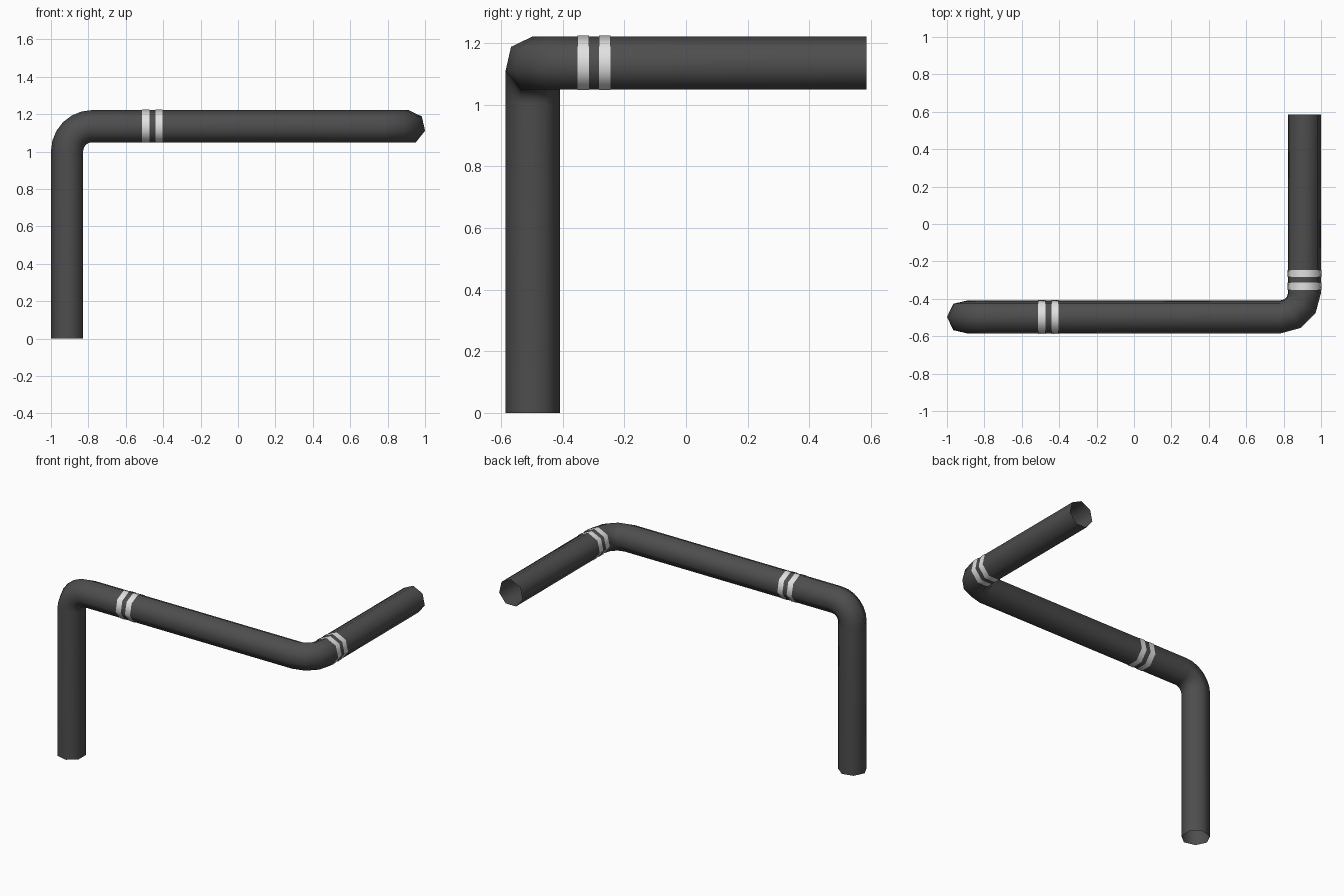
import bpy
import bmesh
from math import cos, sin, pi
from mathutils import Vector

cube = bpy.data.objects.get("Cube")
if cube:
    bpy.data.objects.remove(cube, do_unlink=True)

X, Y, Z = Vector((1, 0, 0)), Vector((0, 1, 0)), Vector((0, 0, 1))
SIDES = 7
RADIUS = 0.0905
BAND_RADIUS = 0.093
BEND = 0.13
POST_X, BAR_Y, BAR_Z, ARM_X = -0.9095, -0.497, 1.1315, 0.912


def material(name, value):
    mat = bpy.data.materials.new(name)
    mat.use_nodes = True
    color = (value, value, value, 1)
    mat.diffuse_color = color
    bsdf = mat.node_tree.nodes["Principled BSDF"]
    bsdf.inputs["Base Color"].default_value = color
    bsdf.inputs["Roughness"].default_value = 0.6
    return mat


def sweep(name, stations, radius, mat):
    """Open smooth tube through stations of (centre, tangent, ridge direction)."""
    bm = bmesh.new()
    rings = []
    for centre, tangent, ridge in stations:
        side = ridge.cross(tangent)
        angles = [2 * pi * i / SIDES for i in range(SIDES)]
        rings.append([bm.verts.new(centre + radius * (ridge * cos(a) + side * sin(a)))
                      for a in angles])
    for low, high in zip(rings, rings[1:]):
        for i in range(SIDES):
            j = (i + 1) % SIDES
            bm.faces.new((low[i], high[i], high[j], low[j])).smooth = True
    bmesh.ops.recalc_face_normals(bm, faces=bm.faces)
    # Outward normals on the open tube
    face = next(iter(bm.faces))
    if face.normal.dot(face.calc_center_median() - stations[0][0]) < 0:
        bmesh.ops.reverse_faces(bm, faces=bm.faces)
    mesh = bpy.data.meshes.new(name)
    bm.to_mesh(mesh)
    bm.free()
    mesh.materials.append(mat)
    obj = bpy.data.objects.new(name, mesh)
    bpy.context.collection.objects.link(obj)


def elbow(corner, start, end, steps, ridge=None):
    """Quarter bend from direction start to direction end around a corner."""
    pivot = corner + BEND * (end - start)
    result = []
    for i in range(steps + 1):
        a = pi / 2 * i / steps
        outward = start * sin(a) - end * cos(a)
        tangent = start * cos(a) + end * sin(a)
        result.append((pivot + BEND * outward, tangent, ridge or outward))
    return result


dark = material("dark grey pipe", 0.075)
pale = material("pale grey band", 0.75)

# Pipe: post, upper bend, crossbar, side bend, arm
path = [(Vector((POST_X, BAR_Y, 0)), Z, -X)]
path += elbow(Vector((POST_X, BAR_Y, BAR_Z)), Z, X, 6)
path += elbow(Vector((ARM_X, BAR_Y, BAR_Z)), X, Y, 3, Z)
path.append((Vector((ARM_X, 0.585, BAR_Z)), Y, Z))
sweep("bent_pipe", path, RADIUS, dark)

# Paired bands on the crossbar and on the arm
for label, origin, axis, starts in (
        ("bar_band", Vector((0, BAR_Y, BAR_Z)), X, (-0.512, -0.442)),
        ("arm_band", Vector((ARM_X, 0, BAR_Z)), Y, (-0.352, -0.283))):
    for n, s in enumerate(starts, 1):
        ends = [(origin + axis * d, axis, Z) for d in (s, s + 0.038)]
        sweep(f"{label}_{n}", ends, BAND_RADIUS, pale)
